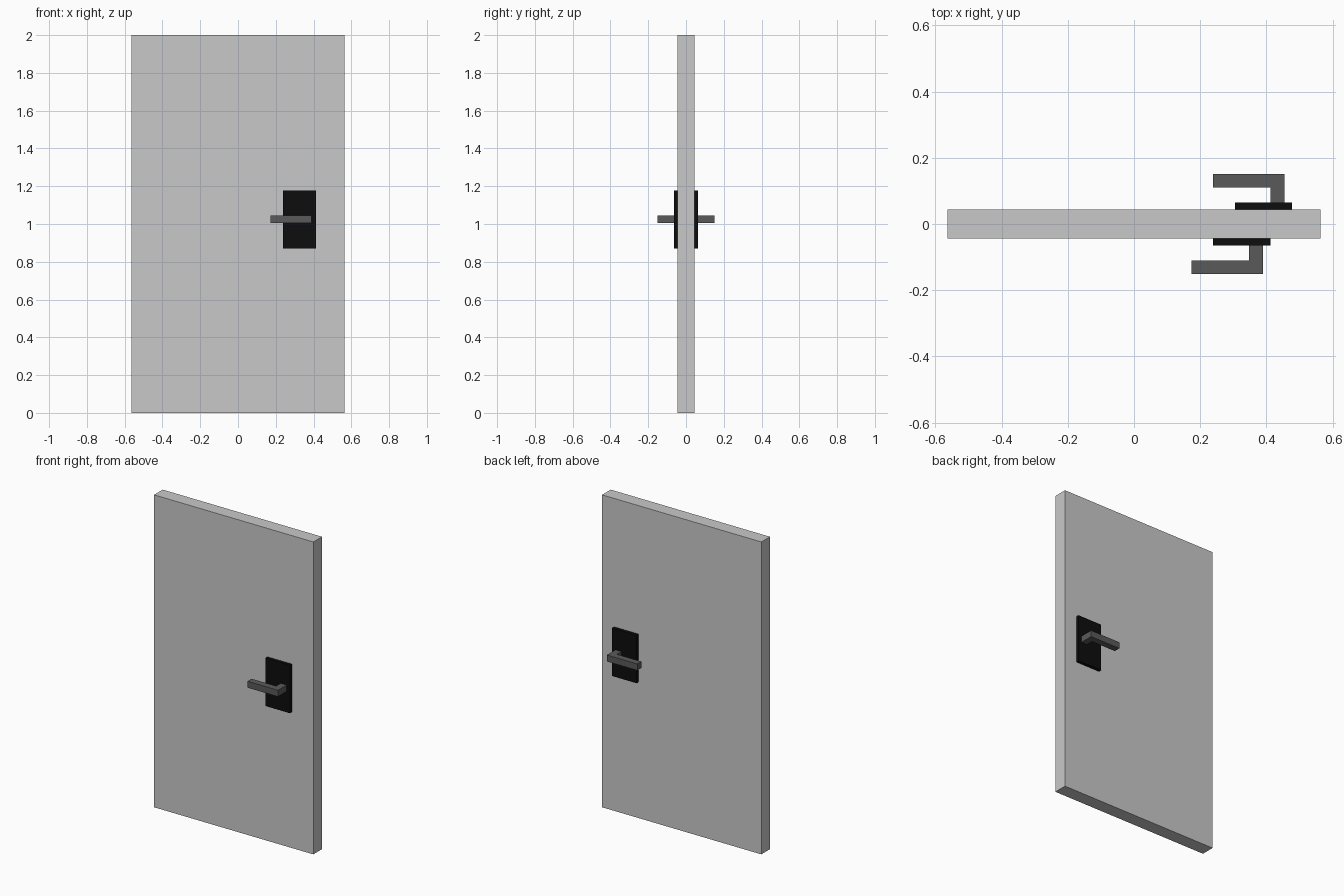
import bpy, bmesh

if "Cube" in bpy.data.objects:
    bpy.data.objects.remove(bpy.data.objects["Cube"])


def material(name, value):
    m = bpy.data.materials.new(name)
    m.diffuse_color = (value, value, value, 1)
    m.use_nodes = True
    m.node_tree.nodes["Principled BSDF"].inputs["Base Color"].default_value = m.diffuse_color
    return m


light_grey = material("light grey", 0.584)
dark_grey = material("dark grey", 0.102)
black = material("black", 0.004)


def prism(name, outline, z0, z1, mat):
    """Extrude an xy outline from z0 up to z1."""
    bm = bmesh.new()
    face = bm.faces.new([bm.verts.new((x, y, z0)) for x, y in outline])
    ext = bmesh.ops.extrude_face_region(bm, geom=[face])
    verts = [v for v in ext["geom"] if isinstance(v, bmesh.types.BMVert)]
    bmesh.ops.translate(bm, verts=verts, vec=(0, 0, z1 - z0))
    bmesh.ops.recalc_face_normals(bm, faces=bm.faces)
    mesh = bpy.data.meshes.new(name)
    bm.to_mesh(mesh)
    bm.free()
    mesh.materials.append(mat)
    obj = bpy.data.objects.new(name, mesh)
    bpy.context.collection.objects.link(obj)
    return obj


def rect(x0, x1, y0, y1):
    return [(x0, y0), (x1, y0), (x1, y1), (x0, y1)]


# Door slab
HALF = 0.0437
prism("door_panel", rect(-0.564, 0.564, -HALF, HALF), 0, 2, light_grey)

# Lock plate and L-shaped lever on each side; the back set sits further right
for side, s, dx in (("front", -1, 0), ("back", 1, 0.066)):
    prism(side + "_plate", rect(0.239 + dx, 0.412 + dx, s * HALF, s * 0.0645),
          0.871, 1.178, black)
    lever = [(0.347, 0.0645), (0.347, 0.110), (0.173, 0.110),
             (0.173, 0.1515), (0.389, 0.1515), (0.389, 0.0645)]
    prism(side + "_handle", [(x + dx, s * y) for x, y in lever],
          1.004, 1.045, dark_grey)
